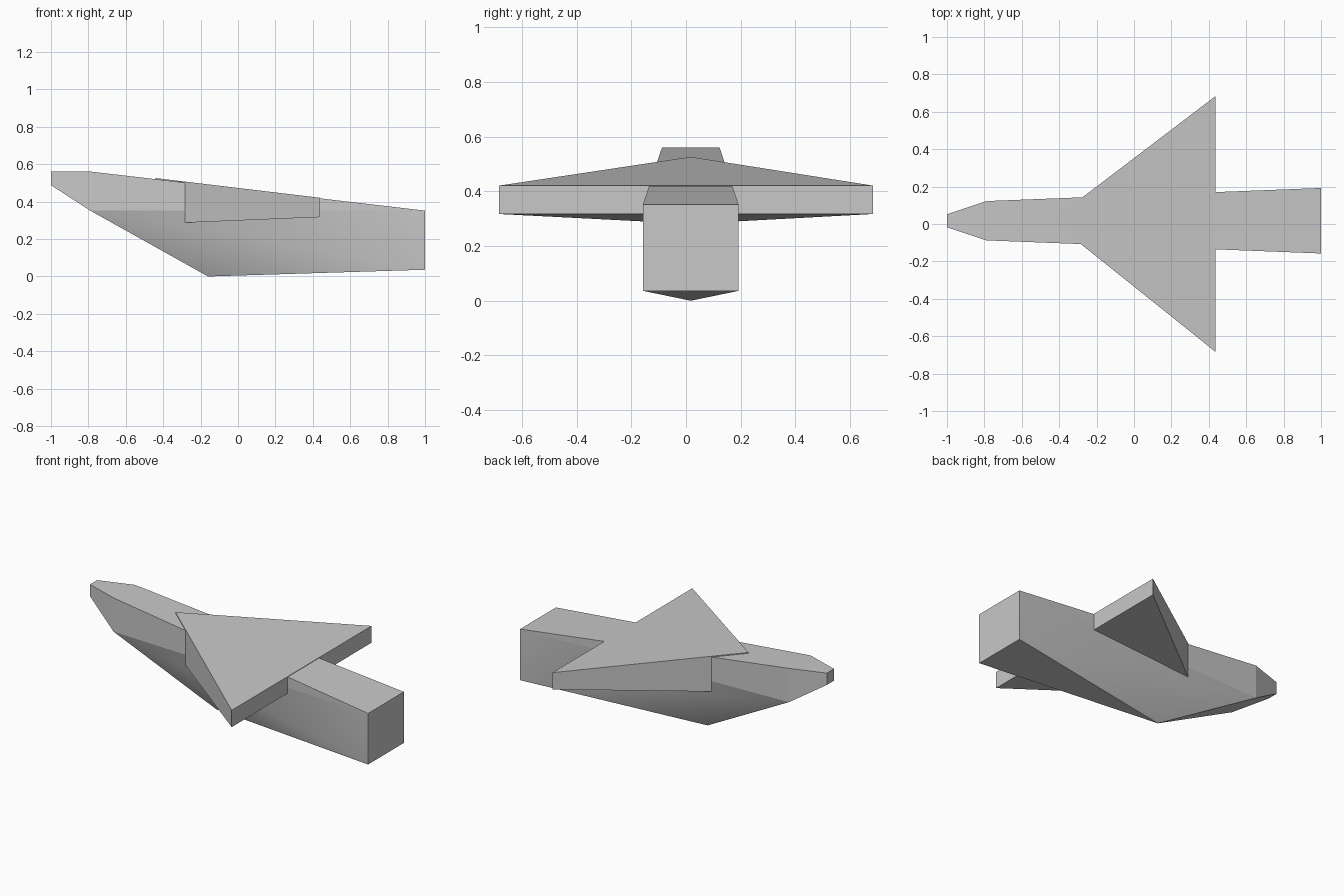
import bpy
import bmesh
import math

if "Cube" in bpy.data.objects:
    bpy.data.objects.remove(bpy.data.objects["Cube"], do_unlink=True)

GREY = (0.58, 0.58, 0.58, 1.0)
hull_grey = bpy.data.materials.new("hull_grey")
hull_grey.use_nodes = True
hull_grey.diffuse_color = GREY
hull_grey.node_tree.nodes["Principled BSDF"].inputs["Base Color"].default_value = GREY

MID = 0.0175  # y of the fuselage centre line


def finish(bm, name):
    bmesh.ops.recalc_face_normals(bm, faces=bm.faces)
    mesh = bpy.data.meshes.new(name)
    bm.to_mesh(mesh)
    bm.free()
    mesh.materials.append(hull_grey)
    obj = bpy.data.objects.new(name, mesh)
    bpy.context.collection.objects.link(obj)
    return obj


def station(bm, x, half_width, bottom, top):
    """Rectangular section: right bottom, right top, left top, left bottom."""
    corners = [(-1, bottom), (-1, top), (1, top), (1, bottom)]
    return [bm.verts.new((x, MID + s * half_width, z)) for s, z in corners]


# Fuselage: three rectangular sections and a single keel point
bm = bmesh.new()
nose = station(bm, -1.0, 0.035, 0.488, 0.561)
neck = station(bm, -0.79, 0.105, 0.352, 0.561)
tail = station(bm, 1.0, 0.175, 0.036, 0.352)
keel = bm.verts.new((-0.16, MID, 0.0))

bm.faces.new(nose)
bm.faces.new(tail)
for i in range(4):
    j = (i + 1) % 4
    bm.faces.new((nose[i], nose[j], neck[j], neck[i]))
bm.faces.new((neck[1], neck[2], tail[2], tail[1]))

# Upright side panels, with the lower side folding in to the keel
upper_panels = []
for low, high in ((0, 1), (3, 2)):
    upper_panels.append(bm.faces.new((neck[high], neck[low], tail[high])))
    bm.faces.new((neck[low], tail[low], tail[high]))
    bm.faces.new((neck[low], keel, tail[low]))
for ring in (neck, tail):
    bm.faces.new((ring[0], ring[3], keel))
bm.faces.index_update()
flat_indices = [face.index for face in upper_panels]

fuselage = finish(bm, "fuselage")
bpy.ops.object.select_all(action='DESELECT')
fuselage.select_set(True)
bpy.context.view_layer.objects.active = fuselage
bpy.ops.object.shade_smooth_by_angle(angle=math.radians(35))
for index in flat_indices:
    fuselage.data.polygons[index].use_smooth = False

# Delta wing: triangular slab, thick at the apex and thin at the trailing edge
bm = bmesh.new()
plan = [(-0.44, MID, 0.281, 0.526), (0.435, -0.683, 0.317, 0.421), (0.435, 0.683, 0.317, 0.421)]
lower = [bm.verts.new((x, y, lo)) for x, y, lo, hi in plan]
upper = [bm.verts.new((x, y, hi)) for x, y, lo, hi in plan]
bm.faces.new(lower)
bm.faces.new(upper)
for i in range(3):
    j = (i + 1) % 3
    bm.faces.new((lower[i], lower[j], upper[j], upper[i]))
finish(bm, "delta_wing")
